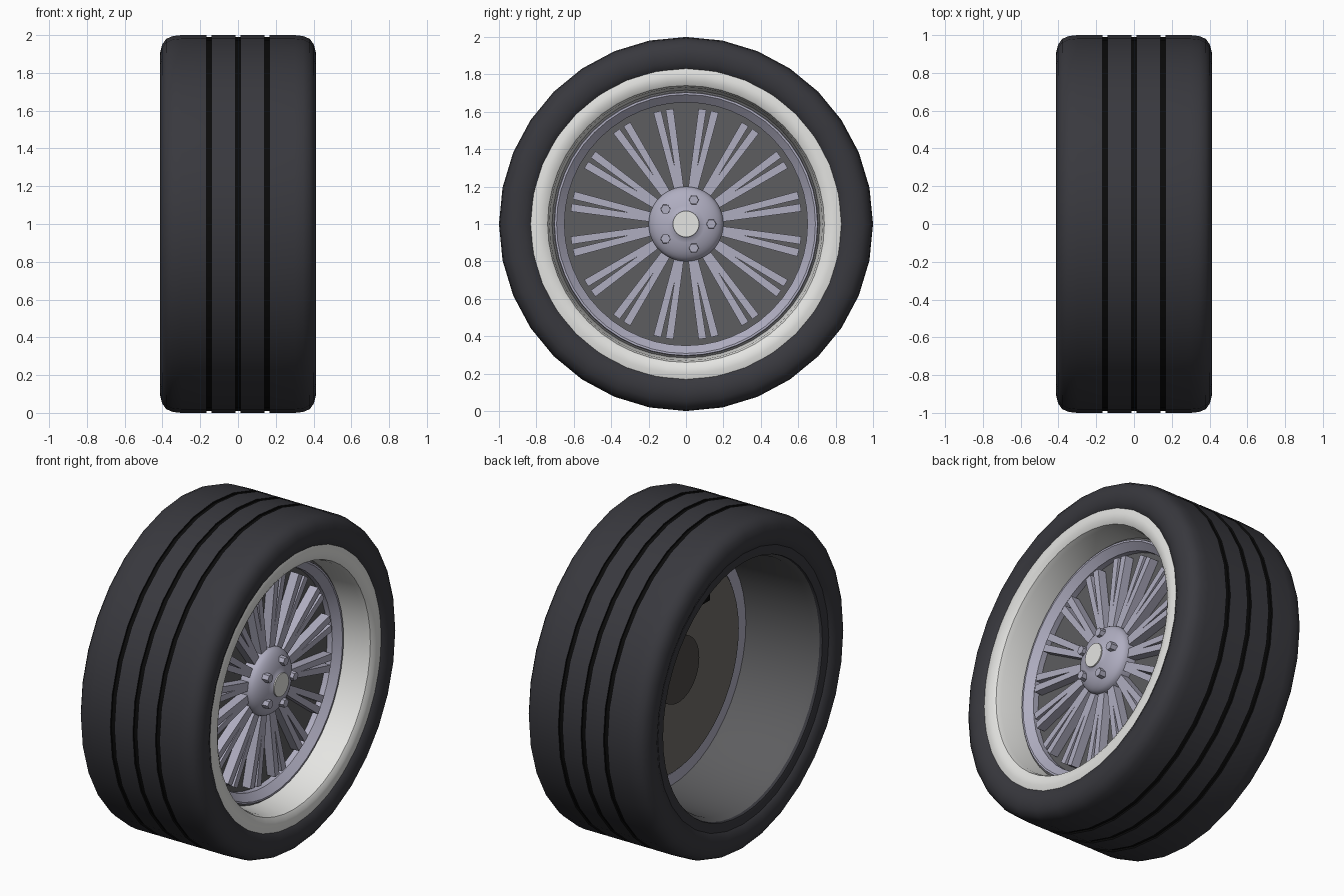
import bpy, bmesh, math
from mathutils import Matrix, Vector

if "Cube" in bpy.data.objects:
    bpy.data.objects.remove(bpy.data.objects["Cube"])

AXLE = Matrix.Translation((0, 0, 1))


def material(name, r, g, b):
    m = bpy.data.materials.new(name)
    m.use_nodes = True
    m.diffuse_color = (r, g, b, 1)
    node = next(n for n in m.node_tree.nodes if n.type == 'BSDF_PRINCIPLED')
    node.inputs["Base Color"].default_value = (r, g, b, 1)
    return m


RUBBER = material("dark rubber", .04, .04, .048)
GROOVE = material("groove black", .003, .003, .003)
WHITE = material("whitewall", .78, .78, .76)
ALLOY = material("pale alloy", .43, .42, .53)
GREY = material("barrel grey", .11, .11, .115)
BRAKE = material("warm brake metal", .16, .15, .135)
DARK = material("dark hub metal", .07, .065, .06)


def finish(name, bm, mats, smooth=True):
    bmesh.ops.remove_doubles(bm, verts=bm.verts, dist=1e-5)
    bmesh.ops.recalc_face_normals(bm, faces=bm.faces)
    mesh = bpy.data.meshes.new(name)
    bm.to_mesh(mesh)
    bm.free()
    for m in mats:
        mesh.materials.append(m)
    ob = bpy.data.objects.new(name, mesh)
    bpy.context.collection.objects.link(ob)
    if smooth:
        bpy.ops.object.select_all(action='DESELECT')
        ob.select_set(True)
        bpy.context.view_layer.objects.active = ob
        bpy.ops.object.shade_smooth_by_angle(angle=math.radians(35))
    return ob


def lathe(name, profile, mats, sides=48, closed=True, rule=None):
    """Spin (x, radius) points around the axle; rule picks a material per face centre."""
    bm = bmesh.new()
    rings = []
    for i in range(sides):
        a = math.tau * i / sides
        rings.append([bm.verts.new((x, r * math.sin(a), 1 + r * math.cos(a)))
                      for x, r in profile])
    n = len(profile)
    for i in range(sides):
        p, q = rings[i], rings[(i + 1) % sides]
        for j in range(n if closed else n - 1):
            k = (j + 1) % n
            f = bm.faces.new((p[j], p[k], q[k], q[j]))
            if rule:
                f.material_index = rule(j)
    bmesh.ops.dissolve_degenerate(bm, dist=1e-6, edges=bm.edges)
    return finish(name, bm, mats)


def box(bm, x0, x1, y0, y1, z0, z1, turn=Matrix(), inner=1.0):
    """Box on the axle; inner scales its width at the z0 end."""
    made = bmesh.ops.create_cube(bm, size=1)["verts"]
    for v in made:
        low = v.co.z < 0
        y = y0 if v.co.y < 0 else y1
        if low:
            y = (y0 + y1) / 2 + (y - (y0 + y1) / 2) * inner
        v.co = AXLE @ turn @ Vector((x0 if v.co.x < 0 else x1, y, z0 if low else z1))


# Tyre: rounded shoulders and three shallow black grooves
shoulder = [(.39, .83), (.408, .865), (.412, .91), (.402, .95), (.38, .98), (.345, .995), (.30, 1)]
profile = [(-x, r) for x, r in shoulder]
groove_faces = set()
for c in (-.153, 0, .153):
    profile += [(c - .014, 1), (c - .013, .99), (c + .013, .99), (c + .014, 1)]
    groove_faces |= {len(profile) - 4, len(profile) - 3, len(profile) - 2}
profile += shoulder[::-1] + [(.34, .79), (-.34, .79)]
lathe("tyre", profile, [RUBBER, GROOVE], sides=32, rule=lambda j: int(j in groove_faces))

# White sidewall band running into the dished front barrel
lathe("white_sidewall", [(.39, .832), (.398, .80), (.395, .765), (.38, .74), (.35, .73),
                         (.21, .716), (.21, .74), (.34, .80)], [WHITE])

# Rear barrel and its dark bead edge
lathe("rear_barrel", [(-.375, .772), (-.33, .75), (.12, .722), (.21, .722), (.21, .76), (-.375, .80)],
      [GREY])
lathe("rear_bead", [(-.388, .835), (-.392, .80), (-.385, .772), (-.35, .765), (-.35, .83)], [RUBBER])

# Rim ring with bevelled inner lip
lathe("rim_ring", [(.10, .725), (.205, .725), (.21, .705), (.225, .703), (.225, .692),
                   (.185, .65), (.10, .65)], [ALLOY, GREY], rule=lambda j: int(j == 1))

# Backing plate behind the spokes, brake disc and hub at the rear
lathe("backing_plate", [(.15, 0), (.15, .652), (.125, .652), (.125, 0)], [GREY], closed=False)
lathe("brake_disc", [(.13, 0), (.13, .64), (.09, .64), (.09, 0)], [BRAKE], closed=False)
lathe("rear_hub", [(.10, 0), (.10, .2), (.05, .2), (.05, 0)], [DARK], closed=False)

# Brake caliper over the top of the disc
bm = bmesh.new()
box(bm, -.01, .10, -.22, .22, .36, .62)
finish("brake_caliper", bm, [GROOVE], smooth=False)

# Sixteen pairs of splayed spokes
bm = bmesh.new()
for i in range(16):
    for side in (-1, 1):
        angle = math.tau * (i + .5) / 16 + side * math.radians(3.1)
        box(bm, .14, .205, -.021, .021, .15, .62, Matrix.Rotation(angle, 4, 'X'), inner=.72)
finish("spokes", bm, [ALLOY], smooth=False)

# Domed hub with a pale centre cap
dome = [(.13, .2), (.205, .2)]
dome += [(.205 + .085 * math.sin(t), .2 * math.cos(t)) for t in
         (math.radians(d) for d in range(12, 70, 8))]
lathe("hub_dome", dome + [(.29, .069), (.29, 0)], [ALLOY], closed=False)
lathe("centre_cap", [(.285, .07), (.296, .07), (.296, 0)], [WHITE], closed=False)

# Five hexagonal wheel bolts
bm = bmesh.new()
for i in range(5):
    a = math.tau * i / 5
    place = AXLE @ Matrix.Translation((.27, .135 * math.cos(a), .135 * math.sin(a)))
    bmesh.ops.create_cone(bm, cap_ends=True, segments=6, radius1=.028, radius2=.026, depth=.055,
                          matrix=place @ Matrix.Rotation(math.pi / 2, 4, 'Y'))
finish("wheel_bolts", bm, [ALLOY], smooth=False)
